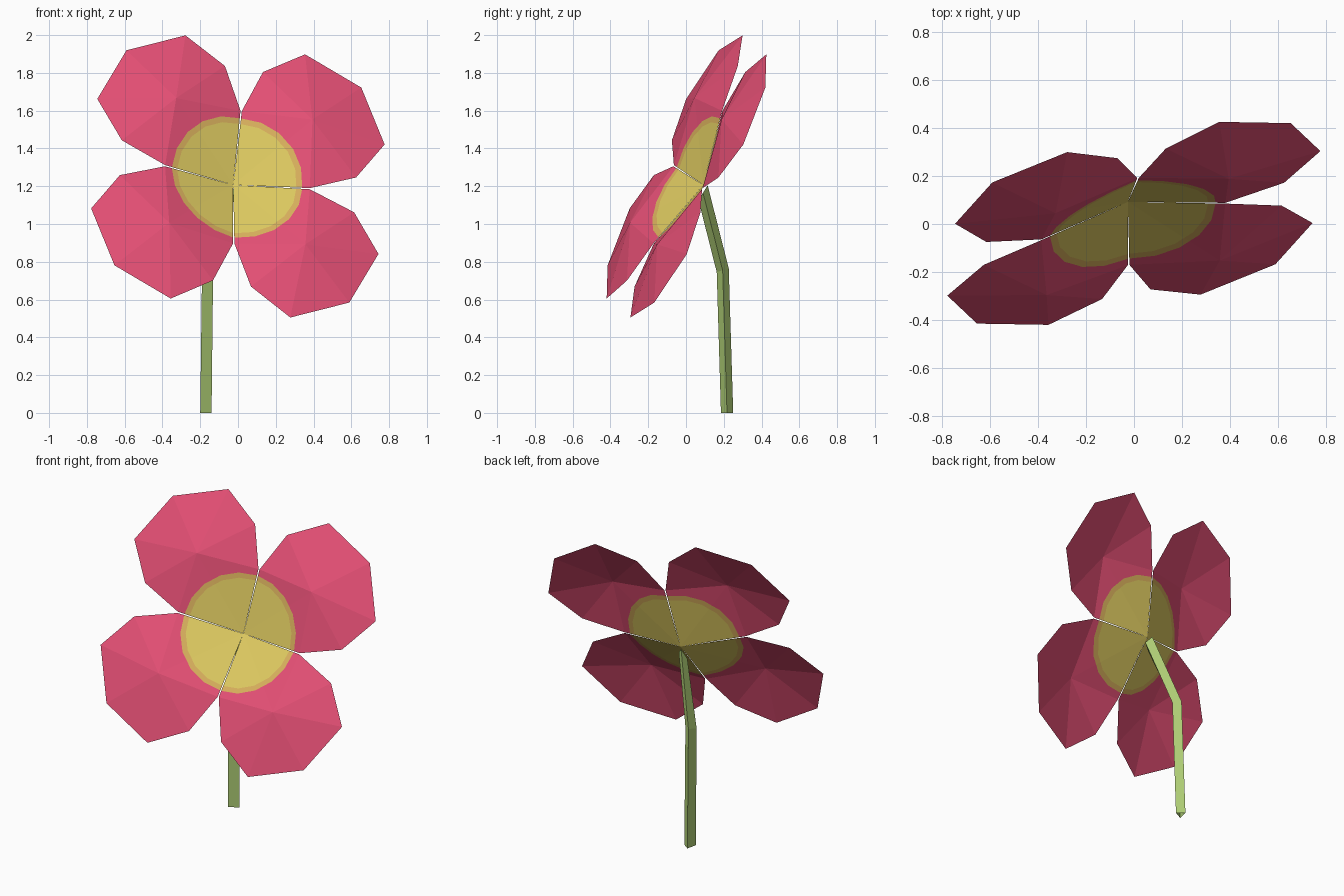
import bpy, bmesh, math
from mathutils import Vector

if "Cube" in bpy.data.objects:
    bpy.data.objects.remove(bpy.data.objects["Cube"])


def material(name, rgb):
    m = bpy.data.materials.new(name)
    m.diffuse_color = (*rgb, 1)
    m.use_nodes = True
    m.node_tree.nodes["Principled BSDF"].inputs["Base Color"].default_value = m.diffuse_color
    return m


PINK = material("petal_pink", (0.79, 0.08, 0.18))
YELLOW = material("heart_yellow", (0.74, 0.60, 0.12))
BLEND = material("heart_edge_ochre", (0.70, 0.44, 0.11))
GREEN = material("stem_green", (0.43, 0.62, 0.18))

# Flower frame: the bloom leans back, its hollow centre is the apex
APEX = Vector((-0.0255, 0.092, 1.207))
U = Vector((0.8735, 0.0, -0.4853)).normalized()
N = Vector((0.241, -0.868, 0.435))
N = (N - U * N.dot(U)).normalized()
V = N.cross(U)


def add_object(name, bm, mats):
    mesh = bpy.data.meshes.new(name)
    bm.to_mesh(mesh)
    bm.free()
    for m in mats:
        mesh.materials.append(m)
    bpy.context.collection.objects.link(bpy.data.objects.new(name, mesh))


# Petal: half outline (along, across, height), mirrored about its midrib
HALF = [(0.282, 0.277, 0.094), (0.526, 0.379, 0.105), (0.786, 0.324, 0.103)]
TIP = (0.907, 0, 0.103)
RIDGE = (0.526, 0, 0.168)
CHORDS = [math.radians(a) for a in (-36, -18, 0, 18, 36)]
EDGE_R, CORE_R = 0.352, 0.322


def petal(name, angle):
    bm = bmesh.new()
    outline = [(a, -b, h) for a, b, h in HALF] + [TIP] + list(reversed(HALF))
    rim = [bm.verts.new(p) for p in outline]
    base, ridge = bm.verts.new((0, 0, 0)), bm.verts.new(RIDGE)
    bm.faces.new((base, rim[0], ridge))
    bm.faces.new((base, ridge, rim[-1]))
    for a, b in zip(rim, rim[1:]):
        bm.faces.new((a, b, ridge))

    # Painted yellow heart: cut rounded rings into the petal
    for r in (EDGE_R, CORE_R):
        for t in CHORDS:
            d = Vector((math.cos(t), math.sin(t), 0))
            bmesh.ops.bisect_plane(bm, geom=bm.verts[:] + bm.edges[:] + bm.faces[:],
                                   plane_co=d * r, plane_no=d, dist=1e-5)
    for f in bm.faces:
        c = f.calc_center_median()
        reach = max(c.x * math.cos(t) + c.y * math.sin(t) for t in CHORDS)
        f.material_index = 1 if reach < CORE_R else 2 if reach < EDGE_R else 0

    # Turn into place around the bloom
    ca, sa = math.cos(angle), math.sin(angle)
    for v in bm.verts:
        x, y, h = v.co
        v.co = APEX + U * (x * ca - y * sa) + V * (x * sa + y * ca) + N * h
    add_object(name, bm, [PINK, YELLOW, BLEND])


for i, name in enumerate(("petal_upper_right", "petal_upper_left",
                          "petal_lower_left", "petal_lower_right")):
    petal(name, math.radians(67.8 + 90 * i))

# Stem: three-sided tube that bends forward into the bloom
SECTION = [(-0.028, -0.032), (0.032, 0.0), (-0.013, 0.033)]
PATH = [((-0.172, 0.217, 0), 1.0, 0.0),
        ((-0.163, 0.194, 0.755), 0.98, 0.3),
        ((-0.035, 0.09, 1.165), 0.75, 1.6)]
bm = bmesh.new()
rings = [[bm.verts.new((c[0] + x * s, c[1] + y * s, c[2] + y * s * tilt))
          for x, y in SECTION] for c, s, tilt in PATH]
for lo, hi in zip(rings, rings[1:]):
    for i in range(3):
        j = (i + 1) % 3
        bm.faces.new((lo[i], lo[j], hi[j], hi[i]))
bm.faces.new(rings[-1])
add_object("stem", bm, [GREEN])
